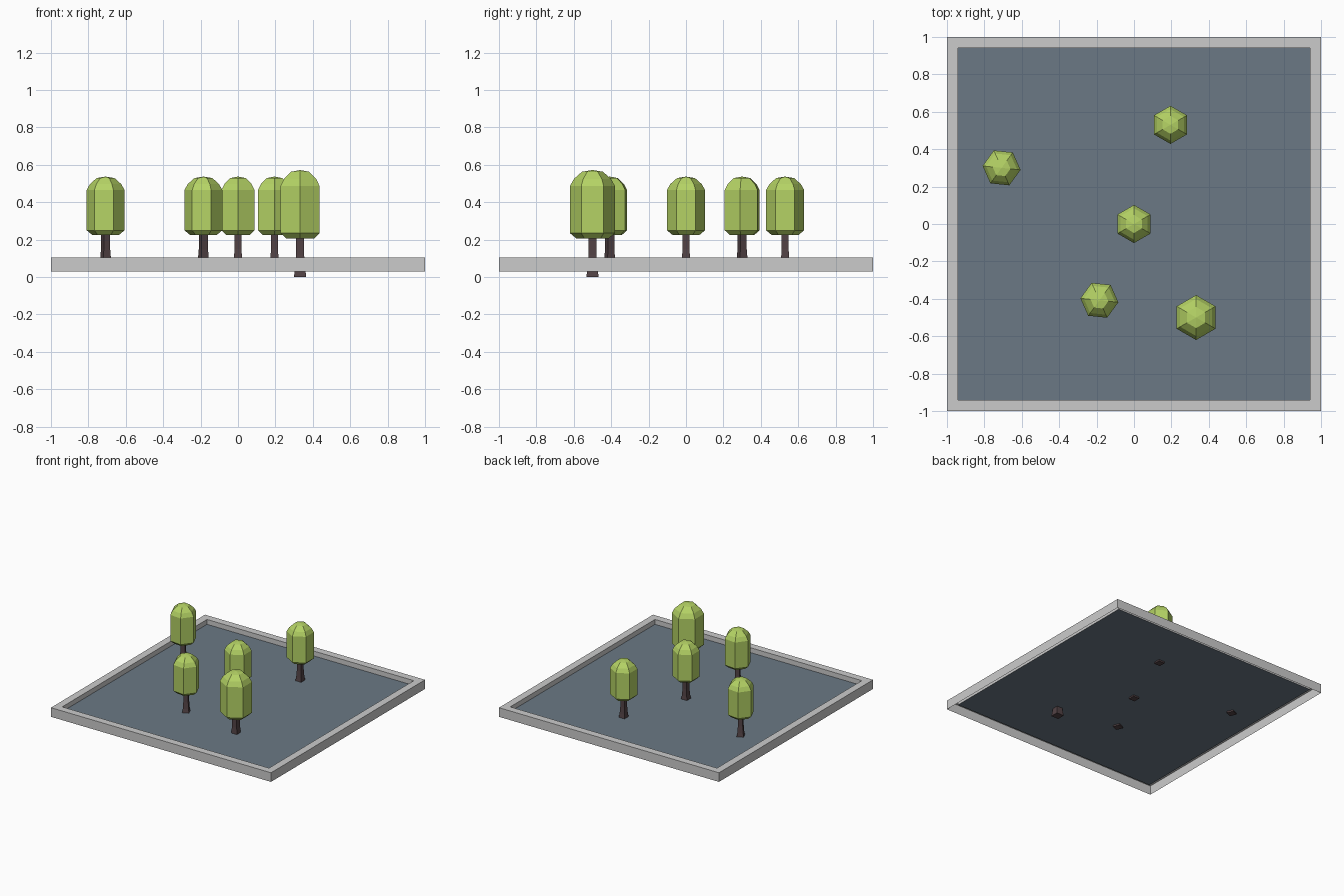
import bpy, bmesh
from math import cos, sin, pi, radians, sqrt

if "Cube" in bpy.data.objects:
    bpy.data.objects.remove(bpy.data.objects["Cube"])


def material(name, rgb):
    m = bpy.data.materials.new(name)
    m.diffuse_color = (*rgb, 1)
    m.use_nodes = True
    m.node_tree.nodes["Principled BSDF"].inputs["Base Color"].default_value = m.diffuse_color
    return m


LEAF = material("leaf_green", (0.46, 0.65, 0.13))
BARK = material("bark_brown", (0.085, 0.055, 0.06))
SLATE = material("slate_floor", (0.145, 0.19, 0.235))


def loft(name, sides, profile, turn=0, cap_start=False, cap_end=False, mat=None):
    """Stack regular rings (radius, z); a zero radius becomes a point."""
    bm = bmesh.new()
    rings = []
    for r, z in profile:
        n = sides if r > 0 else 1
        rings.append([bm.verts.new((r * cos(turn + 2 * pi * i / sides),
                                    r * sin(turn + 2 * pi * i / sides), z))
                      for i in range(n)])
    for a, b in zip(rings, rings[1:]):
        for i in range(sides):
            j = (i + 1) % sides
            if len(b) == 1:
                bm.faces.new((a[i], a[j], b[0]))
            else:
                bm.faces.new((a[i], a[j], b[j], b[i]))
    if cap_start:
        bm.faces.new(rings[0][::-1])
    if cap_end:
        bm.faces.new(rings[-1])
    me = bpy.data.meshes.new(name)
    bm.to_mesh(me)
    bm.free()
    if mat:
        me.materials.append(mat)
    ob = bpy.data.objects.new(name, me)
    bpy.context.collection.objects.link(ob)
    return ob


# Raised rim, open underneath: outer wall, top ledge, inner wall
Q = sqrt(2)
FLOOR_Z = 0.065
loft("rim", 4, [(Q, 0.03), (Q, 0.105), (0.94 * Q, 0.105), (0.94 * Q, FLOOR_Z)], pi / 4)

# Sunken floor panel
loft("floor", 4, [(0.94 * Q, FLOOR_Z)], pi / 4, cap_end=True, mat=SLATE)

# Tree profiles: square flared trunk, six-sided crown
TRUNK = [(0.028 * Q, 0), (0.022 * Q, 0.045), (0.0185 * Q, 0.10), (0.0185 * Q, 0.19)]
CROWN = [(0.072, 0.174), (0.102, 0.199), (0.102, 0.414),
         (0.084, 0.446), (0.048, 0.478), (0, 0.486)]


def tree(index, x, y, z, scale=1.0, turn=0.0):
    parts = [loft(f"trunk_{index}", 4, TRUNK, pi / 4, True, True, BARK),
             loft(f"crown_{index}", 6, CROWN, pi / 6, True, False, LEAF)]
    for p in parts:
        p.location = (x, y, z)
        p.scale = (scale,) * 3
        p.rotation_euler.z = radians(turn)


# Four equal trees and one larger, lower-set tree
tree(1, 0.0, 0.0, 0.051)
tree(2, 0.195, 0.53, 0.051)
tree(3, -0.708, 0.30, 0.051, turn=24)
tree(4, -0.185, -0.408, 0.051, turn=24)
tree(5, 0.332, -0.50, 0.0, scale=1.177)
